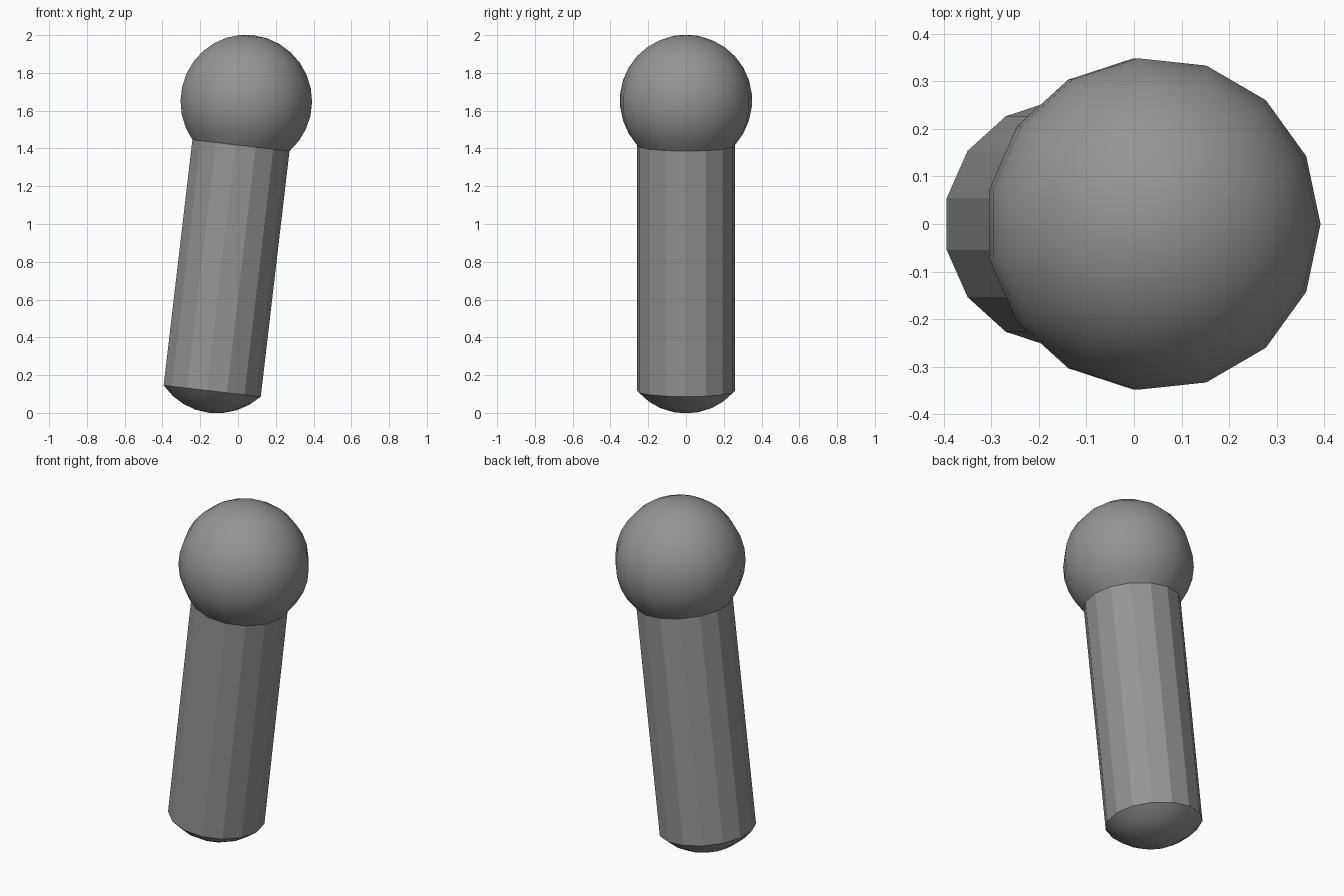
import bpy, bmesh
from math import sin, cos, pi, radians, atan2
from mathutils import Vector, Matrix

if "Cube" in bpy.data.objects:
    bpy.data.objects.remove(bpy.data.objects["Cube"])

SIDES = 15
R = 0.352                     # radius of both rounded ends
STEP = radians(12)            # ring spacing on the rounded ends
foot_c = Vector((-0.112, 0, 0.35))
head_c = Vector((0.04, 0, 1.65))
axis = head_c - foot_c
length = axis.length
place = Matrix.Translation(foot_c) @ Matrix.Rotation(atan2(axis.x, axis.z), 4, 'Y')

# dark grey for the whole model
grey = bpy.data.materials.new("dark_grey")
grey.diffuse_color = (0.3, 0.3, 0.3, 1)
grey.use_nodes = True
grey.node_tree.nodes["Principled BSDF"].inputs["Base Color"].default_value = grey.diffuse_color


def lathe(name, profile, smooth):
    """Spin (radius, height) points about the leaning axis; radius 0 makes a pole."""
    bm = bmesh.new()
    rings = []
    for r, z in profile:
        if r < 1e-5:
            rings.append([bm.verts.new((0, 0, z))] * SIDES)
        else:
            rings.append([bm.verts.new((r * cos(2 * pi * i / SIDES),
                                        r * sin(2 * pi * i / SIDES), z))
                          for i in range(SIDES)])
    for a, b in zip(rings, rings[1:]):
        for i in range(SIDES):
            j = (i + 1) % SIDES
            corners = list(dict.fromkeys((a[i], a[j], b[j], b[i])))
            bm.faces.new(corners).smooth = smooth
    bm.transform(place)
    me = bpy.data.meshes.new(name)
    bm.to_mesh(me)
    bm.free()
    me.materials.append(grey)
    ob = bpy.data.objects.new(name, me)
    bpy.context.collection.objects.link(ob)
    return ob


def arc(first, last, height):
    """Points on the round end, counted in steps up from its lower pole."""
    return [(R * sin(k * STEP), height - R * cos(k * STEP))
            for k in range(first, last + 1)]


# rounded foot, faceted shaft and ball head share their rims
foot = arc(0, 4, 0)
head = arc(4, 15, length)
lathe("rounded_foot", foot, True)
lathe("shaft", [foot[-1], head[0]], False)
lathe("ball_head", head, True)
